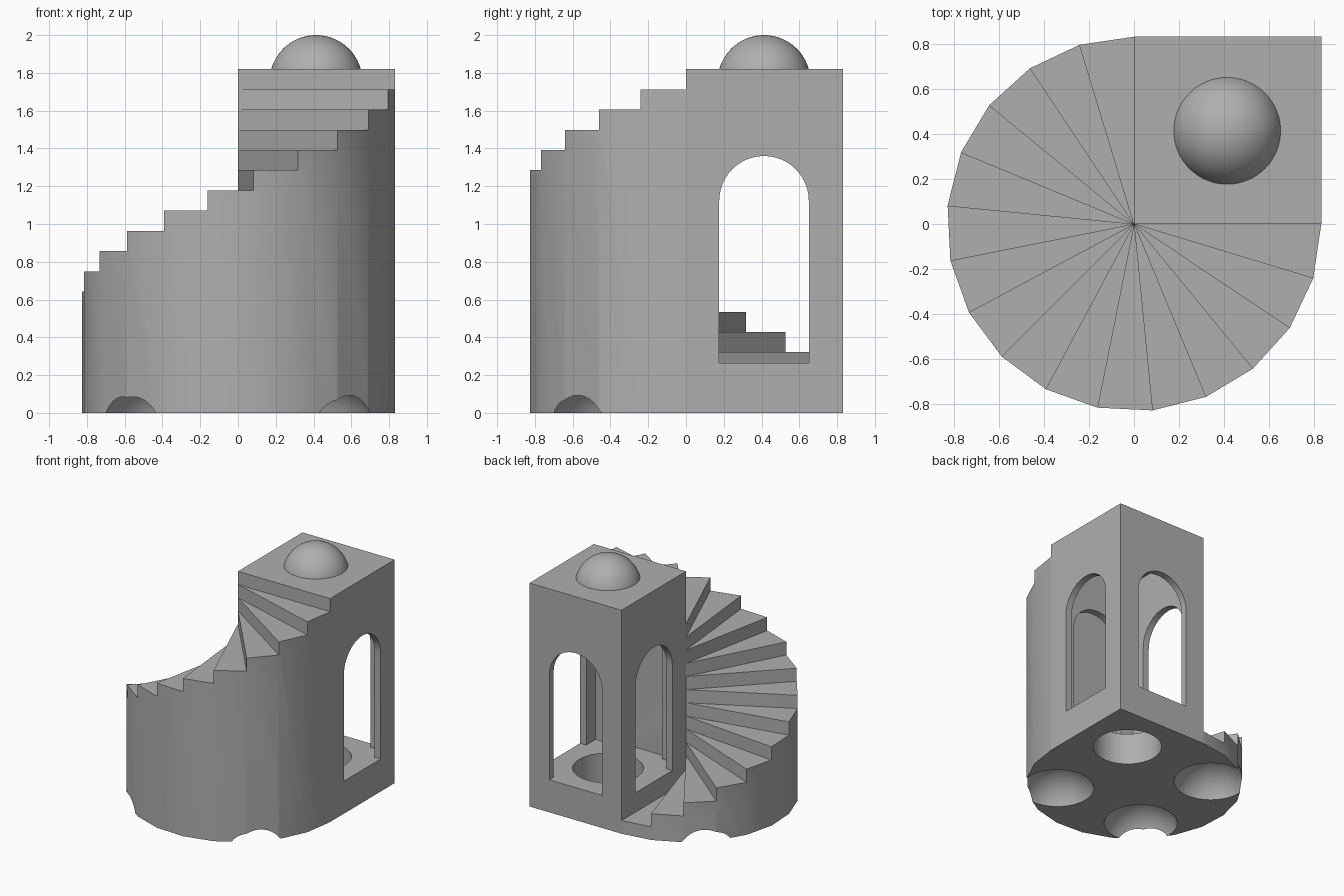
import bpy, bmesh
from math import sin, cos, pi, radians
from mathutils import Matrix, Vector

cube = bpy.data.objects.get("Cube")
if cube:
    bpy.data.objects.remove(cube, do_unlink=True)

SIDE, HEIGHT, STEPS = 0.83, 1.82, 16
RISE = HEIGHT / (STEPS + 1)
MID = 0.413
FLOOR, CEILING, WALL = 0.265, 1.74, 0.055

grey = bpy.data.materials.new("stone_grey")
grey.use_nodes = True
colour = (0.43, 0.43, 0.43, 1)
grey.diffuse_color = colour
grey.node_tree.nodes["Principled BSDF"].inputs["Base Color"].default_value = colour


def finish(name, bm):
    bmesh.ops.recalc_face_normals(bm, faces=bm.faces)
    mesh = bpy.data.meshes.new(name)
    bm.to_mesh(mesh)
    bm.free()
    obj = bpy.data.objects.new(name, mesh)
    bpy.context.collection.objects.link(obj)
    mesh.materials.append(grey)
    return obj


def box(name, lo, hi):
    bm = bmesh.new()
    bmesh.ops.create_cube(bm, size=1)
    lo, hi = Vector(lo), Vector(hi)
    for v in bm.verts:
        v.co = (lo + hi) / 2 + v.co * (hi - lo)
    return finish(name, bm)


def ball(name, centre, radius):
    bm = bmesh.new()
    bmesh.ops.create_uvsphere(bm, u_segments=64, v_segments=32, radius=radius,
                              matrix=Matrix.Translation(centre))
    return finish(name, bm)


def arch(name, along_x):
    # Round-topped tunnel running right through the tower
    half, spring, n = 0.237, 1.123, 24
    outline = [(MID + half, FLOOR)]
    outline += [(MID + half * cos(pi * i / n), spring + half * sin(pi * i / n))
                for i in range(n + 1)]
    outline += [(MID - half, FLOOR)]
    bm = bmesh.new()
    verts = [bm.verts.new((-0.1, s, z) if along_x else (s, -0.1, z)) for s, z in outline]
    face = bm.faces.new(verts)
    new = bmesh.ops.extrude_face_region(bm, geom=[face])["geom"]
    shift = Vector((1.1, 0, 0)) if along_x else Vector((0, 1.1, 0))
    bmesh.ops.translate(bm, vec=shift, verts=[g for g in new if isinstance(g, bmesh.types.BMVert)])
    return finish(name, bm)


def combine(obj, other, operation):
    mod = obj.modifiers.new("cut", "BOOLEAN")
    mod.object, mod.operation, mod.solver = other, operation, "EXACT"
    bpy.context.view_layer.objects.active = obj
    bpy.ops.object.modifier_apply(modifier=mod.name)
    bpy.data.objects.remove(other, do_unlink=True)


def smooth(obj):
    bpy.ops.object.select_all(action="DESELECT")
    obj.select_set(True)
    bpy.context.view_layer.objects.active = obj
    bpy.ops.object.shade_smooth_by_angle(angle=radians(30))


# Winding stair: one solid, climbing three quarters of a turn
bm = bmesh.new()
cache = {}


def vert(ring, level):
    # ring None is the central axis
    key = (ring, level)
    if key not in cache:
        a = pi / 2 + (ring or 0) * 1.5 * pi / STEPS
        r = 0 if ring is None else SIDE
        cache[key] = bm.verts.new((r * cos(a), r * sin(a), level * RISE))
    return cache[key]


def face(*keys):
    bm.faces.new([vert(*k) for k in keys])


for k in range(STEPS):
    top = k + 1
    face((None, 0), (k + 1, 0), (k, 0))
    face((None, top), (k, top), (k + 1, top))
    face((None, k), (k, k), (k, top), (None, top))
    wall = [(k, 0), (k + 1, 0), (k + 1, top), (k, top)]
    if k:
        wall.append((k, k))
    face(*wall)
face((STEPS, 0), (STEPS, STEPS), *[(None, i) for i in range(STEPS, -1, -1)])
stair = finish("winding_stair", bm)

# Ball sockets under the stair
for sx, sy in ((-1, 1), (-1, -1), (1, -1)):
    combine(stair, ball("socket_cutter", (sx * 0.418, sy * 0.418, -0.094), 0.297), "DIFFERENCE")
smooth(stair)

# Hollow tower with four arches and a round hole in its floor
tower = box("tower", (0, 0, 0), (SIDE, SIDE, HEIGHT))
room = box("room_cutter", (WALL, WALL, FLOOR), (SIDE - WALL, SIDE - WALL, CEILING))
combine(tower, room, "DIFFERENCE")
for along_x in (True, False):
    combine(tower, arch("arch_cutter", along_x), "DIFFERENCE")
bm = bmesh.new()
bmesh.ops.create_cone(bm, cap_ends=True, segments=64, radius1=0.262, radius2=0.262, depth=0.8,
                      matrix=Matrix.Translation((MID, MID, 0)))
combine(tower, finish("hole_cutter", bm), "DIFFERENCE")

# Ball set into the roof
combine(tower, ball("roof_ball", (MID, MID, 1.754), 0.246), "UNION")
smooth(tower)
